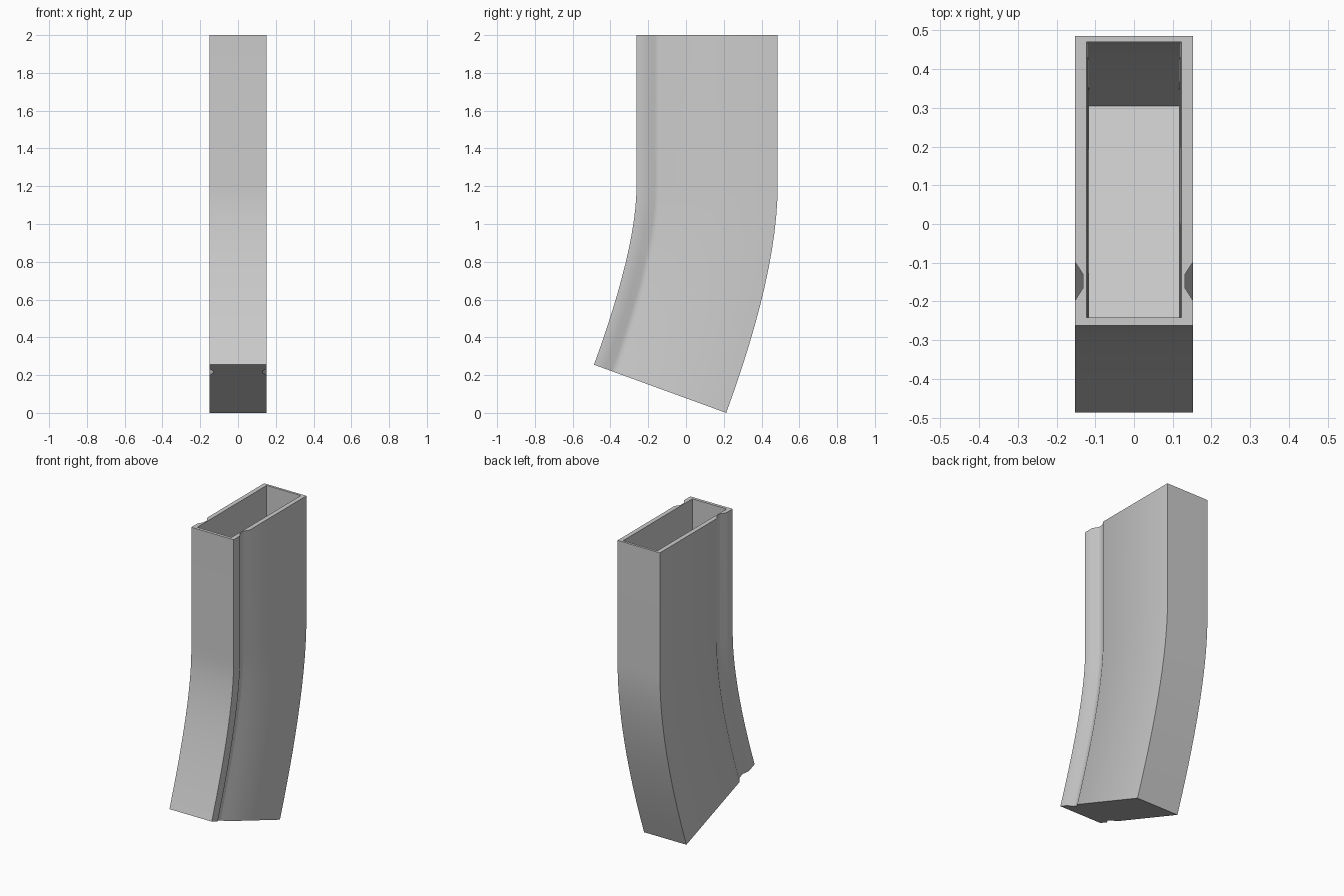
import bpy, bmesh
from mathutils import Vector

if "Cube" in bpy.data.objects:
    bpy.data.objects.remove(bpy.data.objects["Cube"])

STEPS = 12
FLOOR_T = 0.78   # how far along the bend the cavity reaches


def quad(p0, p1, p2, t):
    return p0 * (1 - t) ** 2 + p1 * 2 * t * (1 - t) + p2 * t * t


# Front and back edge curves in the (y, z) plane: straight on top, bent below
def edge_points(t):
    if t < 0:
        return Vector((-0.262, 2.0)), Vector((0.485, 2.0))
    front = quad(Vector((-0.262, 1.2)), Vector((-0.262, 0.873)), Vector((-0.487, 0.255)), t)
    back = quad(Vector((0.485, 1.2)), Vector((0.485, 0.742)), Vector((0.213, 0.0)), t)
    return front, back


def mirrored(half):
    return half + [(-x, u) for x, u in reversed(half)]


# Cross-sections: x and fraction from front to back, with a groove on each side
outer = mirrored([(0.152, 0), (0.152, 0.087), (0.131, 0.131), (0.131, 0.176),
                  (0.152, 0.219), (0.152, 1)])
inner = mirrored([(0.123, 0.027), (0.123, 0.087), (0.123, 0.131), (0.123, 0.176),
                  (0.123, 0.219), (0.123, 0.979)])

bm = bmesh.new()


def ring(profile, t, sx=1.0):
    f, b = edge_points(t)
    verts = []
    for x, u in profile:
        p = f.lerp(b, u)
        verts.append(bm.verts.new((x * sx, p.x, p.y)))
    return verts


def bridge(a, b):
    n = len(a)
    for i in range(n):
        j = (i + 1) % n
        bm.faces.new((a[i], a[j], b[j], b[i]))


# Outer shell, top rim and cavity as one continuous stack of rings
rings = [ring(inner, FLOOR_T * i / STEPS, 0.975 - 0.03 * i / STEPS)
         for i in range(STEPS, -1, -1)]
rings.append(ring(inner, -1))
rings.append(ring(outer, -1))
rings += [ring(outer, i / STEPS) for i in range(STEPS + 1)]
for a, b in zip(rings, rings[1:]):
    bridge(a, b)

# Cavity floor and bottom cap
bm.faces.new(rings[0])
bm.faces.new(rings[-1])
bmesh.ops.recalc_face_normals(bm, faces=bm.faces[:])

mesh = bpy.data.meshes.new("curved_case")
bm.to_mesh(mesh)
bm.free()
case = bpy.data.objects.new("curved_case", mesh)
bpy.context.collection.objects.link(case)
bpy.context.view_layer.objects.active = case
case.select_set(True)
bpy.ops.object.shade_smooth_by_angle(angle=0.75)
